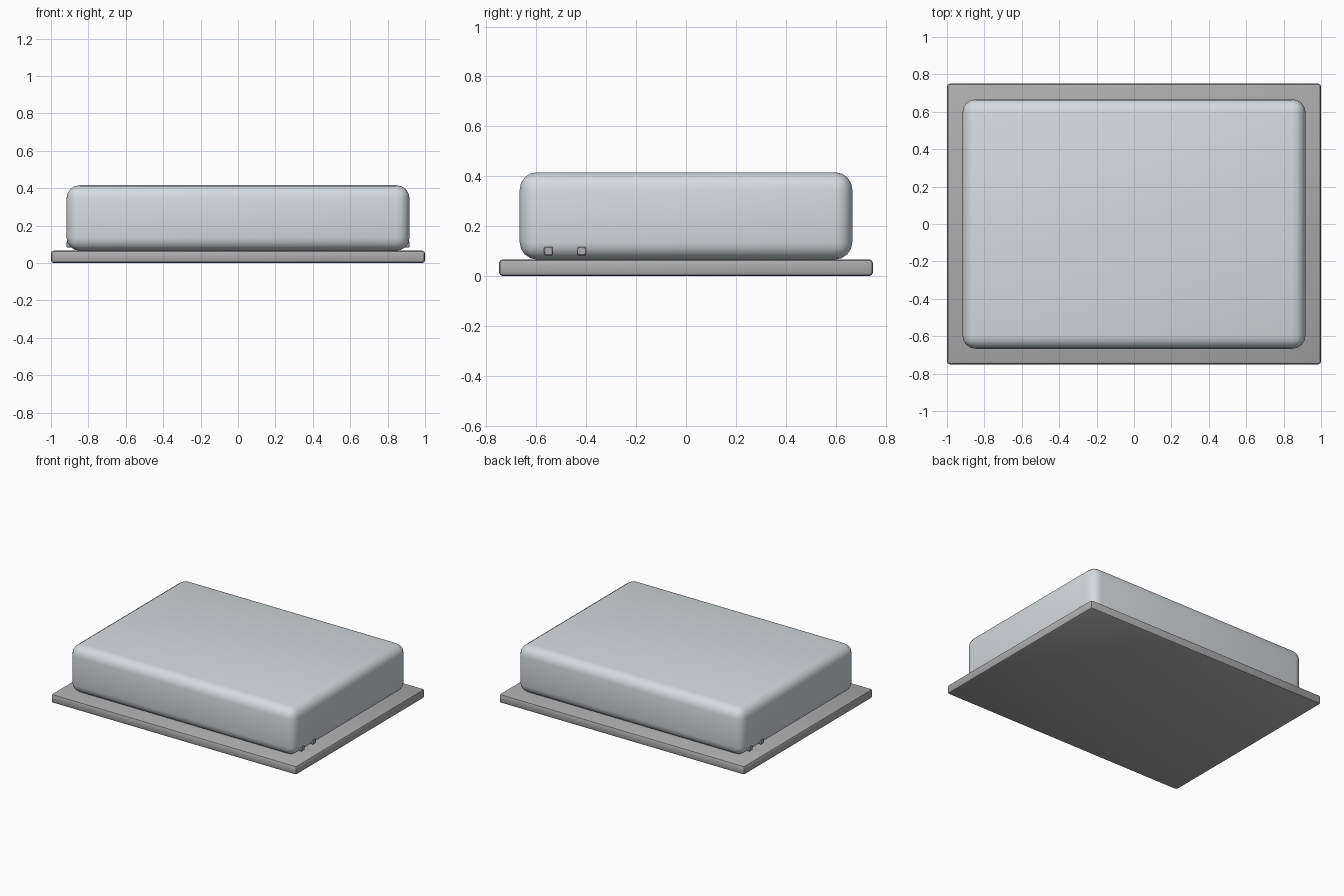
import bpy, math

if "Cube" in bpy.data.objects:
    bpy.data.objects.remove(bpy.data.objects["Cube"])


def material(name, rgb):
    m = bpy.data.materials.new(name)
    m.diffuse_color = (*rgb, 1)
    m.use_nodes = True
    m.node_tree.nodes["Principled BSDF"].inputs["Base Color"].default_value = m.diffuse_color
    return m


def rounded_box(name, center, size, radius, segments, mat=None):
    bpy.ops.mesh.primitive_cube_add(size=1, location=center)
    ob = bpy.context.object
    ob.name = name
    ob.scale = size
    bpy.ops.object.transform_apply(location=False, rotation=False, scale=True)
    if mat:
        ob.data.materials.append(mat)
    bev = ob.modifiers.new("round_edges", "BEVEL")
    bev.width = radius
    bev.segments = segments
    bpy.ops.object.modifier_apply(modifier=bev.name)
    bpy.ops.object.shade_smooth_by_angle(angle=math.radians(40))
    return ob


lid_blue = material("pale_blue", (0.66, 0.71, 0.74))
base_grey = material("base_grey", (0.42, 0.42, 0.42))

# Flat base plate
rounded_box("base_plate", (0, 0, 0.033), (2, 1.5, 0.066), 0.015, 2, base_grey)

# Rounded cover resting on the plate
rounded_box("cover", (0, 0, 0.241), (1.834, 1.334, 0.35), 0.07, 4, lid_blue)

# Two small tabs on each end, at diagonally opposite corners
for side in (1, -1):
    for y in (-0.552, -0.418):
        rounded_box("side_tab", (side * 0.9, side * y, 0.1),
                    (0.034, 0.034, 0.034), 0.003, 1, base_grey)
